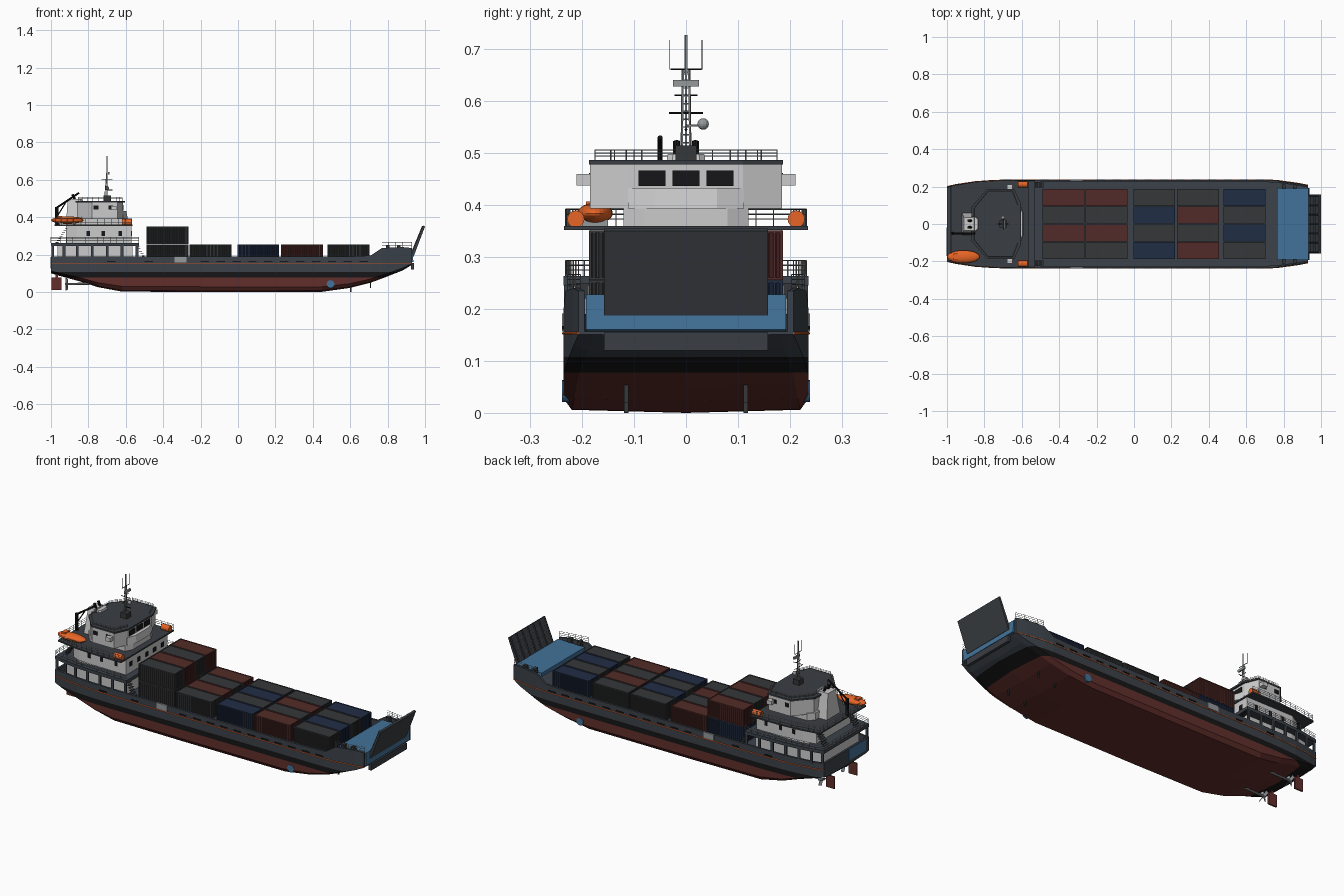
import bpy, bmesh, math
from mathutils import Vector, Matrix

if "Cube" in bpy.data.objects:
    bpy.data.objects.remove(bpy.data.objects["Cube"])

COLS = dict(hull=(.045, .055, .068), red=(.12, .028, .024), black=(.008, .008, .009), deck=(.042, .047, .055),
            blue=(.055, .17, .32), white=(.6, .62, .63), orange=(.8, .13, .02), rust=(.085, .024, .021),
            navy=(.015, .027, .06), coal=(.036, .038, .04), steel=(.3, .32, .33))
MATS = {}
for k, c in COLS.items():
    MATS[k] = bpy.data.materials.new(k)
    MATS[k].diffuse_color = (*c, 1)


def finish(name, bm, *cols):
    bmesh.ops.recalc_face_normals(bm, faces=bm.faces)
    me = bpy.data.meshes.new(name)
    bm.to_mesh(me)
    bm.free()
    for c in cols:
        me.materials.append(MATS[c])
    ob = bpy.data.objects.new(name, me)
    bpy.context.collection.objects.link(ob)
    return ob


def loft(bm, rings):
    vs = [[bm.verts.new(p) for p in r] for r in rings]
    n = len(vs[0])
    for a, b in zip(vs, vs[1:]):
        for i in range(n):
            bm.faces.new((a[i], a[(i + 1) % n], b[(i + 1) % n], b[i]))
    bm.faces.new(vs[0])
    bm.faces.new(vs[-1][::-1])


def box(bm, x0, x1, y0, y1, z0, z1):
    loft(bm, [[(x0, y0, z), (x1, y0, z), (x1, y1, z), (x0, y1, z)] for z in (z0, z1)])


def boxes(name, col, *dims):
    bm = bmesh.new()
    for d in dims:
        box(bm, *d)
    return finish(name, bm, col)


def both(half):  # closed outline from a half outline
    return list(half) + [(x, -y) for x, y in reversed(half)]


def prism(name, half, z0, z1, col, top=None):
    bm = bmesh.new()
    loft(bm, [[(x, y, z0) for x, y in both(half)], [(x, y, z1) for x, y in both(top or half)]])
    return finish(name, bm, col)


def tube(bm, p, q, r, n=5):
    p, q = Vector(p), Vector(q)
    d = q - p
    m = Matrix.Translation((p + q) / 2) @ d.to_track_quat('Z', 'Y').to_matrix().to_4x4()
    bmesh.ops.create_cone(bm, cap_ends=True, segments=n, radius1=r, radius2=r, depth=d.length, matrix=m)


def tubes(name, col, segs, n=5):
    bm = bmesh.new()
    for p, q, r in segs:
        tube(bm, p, q, r, n)
    return finish(name, bm, col)


def railing(name, pts, z, h, col='steel', step=.035):
    segs = []
    for a, b in zip(pts, pts[1:]):
        a, b = Vector((*a, z)), Vector((*b, z))
        for k in (.4, .7, 1):
            o = Vector((0, 0, h * k))
            segs.append((a + o, b + o, .0011))
        n = max(1, round((b - a).length / step))
        for i in range(n + 1):
            p = a.lerp(b, i / n)
            segs.append((p, p + Vector((0, 0, h)), .0012))
    return tubes(name, col, segs, 4)


# Hull: x, half beam, bottom half beam, keel z, chine z, sheer z
ST = [(-1, .2, .17, .10, .112, .19), (-.95, .211, .185, .085, .1, .19), (-.85, .226, .2, .058, .078, .19),
      (-.75, .233, .21, .026, .05, .19), (-.62, .236, .218, .002, .03, .19), (-.2, .236, .22, 0, .028, .19),
      (.45, .236, .22, .001, .028, .19), (.6, .236, .215, .022, .045, .19), (.71, .236, .21, .05, .07, .195),
      (.77, .232, .205, .072, .09, .235), (.88, .217, .19, .115, .128, .24), (.93, .207, .18, .145, .151, .235)]
bm = bmesh.new()
rings = []
for x, b, bb, k, c, s in ST:
    half = [(bb, k + .006), (b, c), (b, s), (b - .012, s), (b - .012, .157)]
    rings.append([(x, 0, k)] + [(x, y, z) for y, z in half] + [(x, -y, z) for y, z in reversed(half)])
loft(bm, rings)
for z in (.078, .108):
    bmesh.ops.bisect_plane(bm, geom=bm.verts[:] + bm.edges[:] + bm.faces[:], plane_co=(0, 0, z), plane_no=(0, 0, 1))
for f in bm.faces:
    z = f.calc_center_median().z
    f.material_index = 0 if z < .078 else 1 if z < .108 else 2
finish('hull', bm, 'red', 'black', 'hull')

# Hull side details
tubes('sheer_stripe', 'orange', [((a[0], s * (a[1] + .0005), .153), (b[0], s * (b[1] + .0005), .153), .0025)
                                 for s in (1, -1) for a, b in zip(ST, ST[1:])])
slots = [-.2 + .085 * i for i in range(11)] + [-.93, -.82, -.7, -.5]
boxes('freeing_ports', 'black', *[(x, x + .045, s * .2365 - .002, s * .2365 + .002, .16, .167)
                                  for s in (1, -1) for x in slots if -.7 <= x < .68])
boxes('side_panels', 'steel', *[(-.34, -.275, s * .236 - .003, s * .236 + .003, .157, .191) for s in (1, -1)])
tubes('thruster_tunnels', 'blue', [((.495, s * .222, .042), (.495, s * .239, .042), .021) for s in (1, -1)], 20)
boxes('bottom_fins', 'coal', *[(x, x + .006, s * .115 - .004, s * .115 + .004, z, z + .04)
                               for s in (1, -1) for x, z in ((.6, .0), (.705, .02))])
boxes('transom_ramp', 'blue', (-1.003, -.99, -.17, -.02, .125, .188))
boxes('transom_bulwark', 'hull', (-1, -.988, -.2, .2, .15, .19))

# Bow platform and loading ramp
bm = bmesh.new()
prof = [(.765, .226), (.932, .228), (.938, .16), (.9, .155), (.77, .2)]
loft(bm, [[(x, y, z) for x, z in prof] for y in (-.192, .192)])
finish('bow_platform', bm, 'blue')
bm = bmesh.new()
ramp = [(.938, .187), (1, .35), (.99, .355), (.922, .19)]
loft(bm, [[(x, y, z) for x, z in ramp] for y in (-.158, .158)])
for i in range(7):
    y = -.15 + .05 * i
    tube(bm, (.921, y, .19), (.988, y, .352), .004, 4)
for t in (.2, .4, .6, .8):
    tube(bm, (.921 + .067 * t, -.155, .19 + .162 * t), (.921 + .067 * t, .155, .19 + .162 * t), .003, 4)
finish('bow_ramp', bm, 'deck')
boxes('bow_sill', 'deck', (.925, .942, -.158, .158, .12, .155))
boxes('bow_winches', 'coal', *[(x, x + .02, s * .2 - .012, s * .2 + .012, .22, .25) for s in (1, -1) for x in (.79, .85)])
for s in (1, -1):
    railing('bow_railing', [(.77, s * .228), (.88, s * .213), (.93, s * .203)], .234, .032)

# Containers: corrugated body plus corner frame
CX = [(-.487, -.268), (-.262, -.032), (-.005, .222), (.23, .455), (.475, .705)]
L, W, H = .224, .091, .095


def wave(length, n):
    out = []
    for i in range(n):
        for t, d in ((.1, .003), (.4, .003), (.6, 0), (.9, 0)):
            out.append(((i + t) / n * length - length / 2, d))
    return out


def container_mesh(col):
    ring = [(u, -W / 2 + .001 + d) for u, d in wave(L, 18)] + [(L / 2 - .001 - d, u) for u, d in wave(W, 7)]
    ring += [(-x, -y) for x, y in ring]
    bm = bmesh.new()
    loft(bm, [[(x, y, z) for x, y in ring] for z in (.003, H - .002)])
    t = .005
    for s in (1, -1):
        for r in (1, -1):
            x, y = s * (L - t) / 2, r * (W - t) / 2
            box(bm, x - t / 2, x + t / 2, y - t / 2, y + t / 2, 0, H)
        for z in (0, H - t):
            y, x = s * (W - t) / 2, s * (L - t) / 2
            box(bm, -L / 2, L / 2, y - t / 2, y + t / 2, z, z + t)
            box(bm, x - t / 2, x + t / 2, -W / 2, W / 2, z, z + t)
    ob = finish('container', bm, col)
    me = ob.data
    bpy.data.objects.remove(ob)
    return me


CM = {k: container_mesh(v) for k, v in dict(r='rust', g='coal', b='navy').items()}
# rows run from y- to y+, one letter per column
layers = [(.16, ['ggbrg', 'rrggb', 'ggbrg', 'brggb']), (.256, ['g', 'r', 'g', 'r'])]
for z, rows in layers:
    for j, row in enumerate(rows):
        for i, c in enumerate(row):
            ob = bpy.data.objects.new('container', CM[c])
            ob.location = (sum(CX[i]) / 2, -.141 + .094 * j, z)
            bpy.context.collection.objects.link(ob)

# Aft shelter deck
edge = [(-.53, .236), (-.65, .2355), (-.75, .233), (-.85, .226), (-.95, .211), (-1, .2)]
prism('shelter_house', [(-.565, .19), (-.85, .19), (-.965, .165)], .157, .25, 'white')
prism('shelter_deck', edge, .245, .263, 'hull')
boxes('shelter_pillars', 'hull', *[(x - .007, x + .007, s * y - .004, s * y + .004, .18, .25) for s in (1, -1)
      for x, y in [(-.54, .231), (-.62, .231), (-.7, .231), (-.78, .226), (-.86, .22), (-.93, .21), (-.99, .197)]])
railing('shelter_railing', both([(x, y - .004) for x, y in edge]), .263, .03)

# Accommodation tiers and bridge
prism('accommodation', [(-.57, .185), (-.86, .185), (-.92, .15)], .263, .352, 'white')
prism('boat_deck', [(-.565, .235), (-.75, .233), (-.85, .226), (-.98, .205)], .352, .36, 'deck')
railing('boat_deck_railing', both([(-.567, .232), (-.75, .23), (-.85, .223), (-.978, .202)]), .36, .032)
prism('lower_bridge', [(-.6, .08), (-.62, .12), (-.84, .12), (-.87, .09)], .36, .4, 'white')
prism('bridge', [(-.615, .11), (-.645, .185), (-.78, .185), (-.86, .09)], .393, .478, 'white')
prism('bridge_sill', [(-.59, .06), (-.612, .112), (-.63, .112)], .393, .433, 'white',
      [(-.597, .06), (-.615, .112), (-.63, .112)])
prism('bridge_roof', [(-.605, .11), (-.64, .187), (-.785, .187), (-.87, .09)], .478, .487, 'deck')
railing('roof_railing', both([(-.62, .1), (-.65, .175), (-.78, .175), (-.855, .085)]), .487, .019)
boxes('bridge_wings', 'white', *[(-.68, -.65, s * .197 - .014, s * .197 + .014, .438, .46) for s in (1, -1)])
bm = bmesh.new()
for y in (-.065, 0, .065):
    box(bm, -.62, -.612, y - .026, y + .026, .437, .466)
for s in (1, -1):
    for x in (-.68, -.76):
        box(bm, x - .013, x + .013, s * .185 - .002, s * .185 + .002, .44, .462)
    for x in (-.63, -.72, -.8):
        box(bm, x - .009, x + .009, s * .185 - .002, s * .185 + .002, .3, .325)
for y in (-.14, -.07, 0, .07, .14):
    box(bm, -.574, -.567, y - .012, y + .012, .3, .325)
finish('windows', bm, 'black')

# Stairs
boxes('stairs', 'coal', *[(-.975 + .007 * i, -.96 + .007 * i, s * .14 - .02, s * .14 + .02, .263 + .011 * i, .266 + .011 * i)
                          for s in (1, -1) for i in range(8)],
      *[(-.5 - .007 * i, -.485 - .007 * i, s * .21 - .015, s * .21 + .015, .165 + .013 * i, .168 + .013 * i)
        for s in (1, -1) for i in range(7)])

# Funnel
prism('funnel', [(-.8, .04), (-.82, .06), (-.92, .06)], .36, .498, 'white', [(-.835, .025), (-.845, .035), (-.91, .035)])
tubes('exhaust_pipes', 'black', [((-.87, y, .49), (-.885, y, .522), .007) for y in (-.018, .018)], 10)

# Mast
M = -.7
boxes('mast_base', 'coal', (M - .02, M + .02, -.02, .02, .487, .515))
tubes('mast', 'steel', [((M, s * .008, .51), (M, s * .006, .66), .0025) for s in (1, -1)] +
      [((M - .012, 0, .51), (M, 0, .66), .0025), ((M, 0, .65), (M, 0, .727), .003)] +
      [((M, -.009, z), (M, .009, z), .0015) for z in [.52 + .015 * i for i in range(10)]])
tubes('mast_yards', 'black', [((M, -w, z), (M, w, z), .0018) for w, z in ((.033, .577), (.022, .611), (.03, .661))] +
      [((M, s * .031, .661), (M, s * .031, .718), .0008) for s in (1, -1)] +
      [((M - .03, 0, .6), (M + .03, 0, .6), .0018), ((M + .03, 0, .545), (M, 0, .545), .003)])
boxes('radar', 'steel', (M + .005, M + .014, -.025, .025, .628, .641))
bm = bmesh.new()
bmesh.ops.create_uvsphere(bm, u_segments=12, v_segments=8, radius=.011, matrix=Matrix.Translation((M, .033, .556)))
tube(bm, (M, 0, .553), (M, .033, .553), .002)
finish('satellite_dome', bm, 'steel')

# Lifeboat, life rafts and crane
bm = bmesh.new()
bmesh.ops.create_uvsphere(bm, u_segments=24, v_segments=14, radius=1, matrix=Matrix.Translation((-.912, -.175, .384))
                          @ Matrix.Diagonal((.087, .034, .02, 1)))
box(bm, -.965, -.94, -.192, -.158, .385, .407)
finish('lifeboat', bm, 'orange')
boxes('lifeboat_cradle', 'steel', *[(x, x + .008, -.2, -.15, .358, .372) for x in (-.96, -.88)])
tubes('life_rafts', 'orange', [((-.62, s * .212, .373), (-.57, s * .212, .373), .0165) for s in (1, -1)], 16)
tubes('crane', 'black', [((-.97, -.05, .36), (-.97, -.05, .455), .009), ((-.97, -.05, .45), (-.85, -.05, .53), .005),
                         ((-.97, -.05, .4), (-.92, -.05, .48), .003), ((-.85, -.05, .53), (-.85, -.05, .49), .0012)], 8)

# Propellers and rudders
bm = bmesh.new()
for s in (1, -1):
    y = s * .1
    tube(bm, (-.925, y, .042), (-.78, y, .045), .006, 10)
    for i in range(4):
        a = math.pi / 2 * i + .4
        m = Matrix.Translation((-.915, y, .042)) @ Matrix.Rotation(a, 4, 'X') @ Matrix.Translation((0, 0, .018))
        m = m @ Matrix.Rotation(.6, 4, 'Z') @ Matrix.Diagonal((.003, .017, .03, 1))
        bmesh.ops.create_cube(bm, size=1, matrix=m)
finish('propellers', bm, 'steel')
boxes('rudders', 'red', *[(-.998, -.945, s * .1 - .004, s * .1 + .004, .01, .078) for s in (1, -1)],
      *[(-.975, -.963, s * .1 - .004, s * .1 + .004, .07, .11) for s in (1, -1)])

for m in bpy.data.materials:
    if m.users and not m.is_grease_pencil:
        m.use_nodes = True
        m.node_tree.nodes["Principled BSDF"].inputs["Base Color"].default_value = m.diffuse_color
